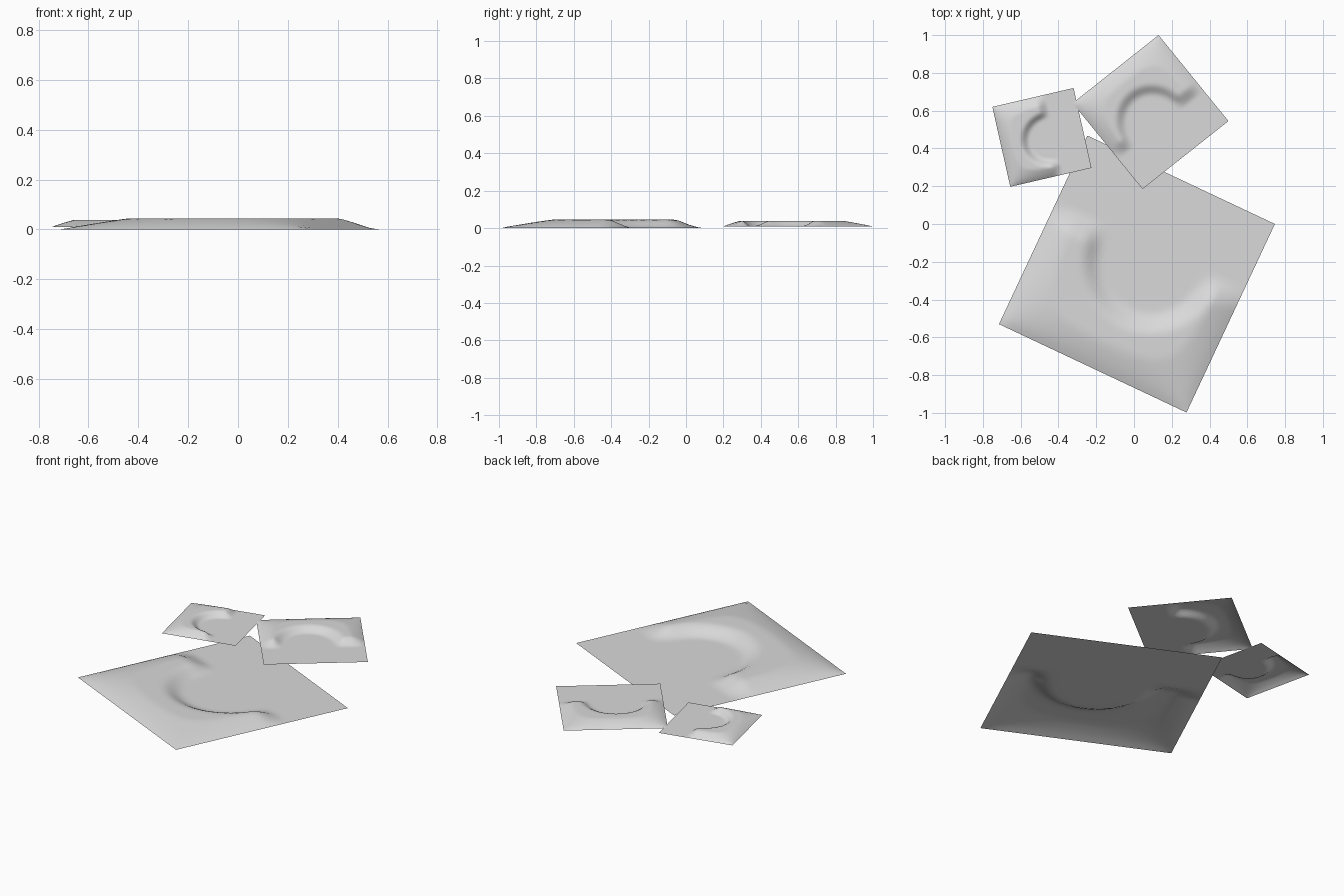
import bpy
import bmesh
import math
from mathutils import Vector

if "Cube" in bpy.data.objects:
    bpy.data.objects.remove(bpy.data.objects["Cube"])

N = 40  # cells along each side of a sheet

paper = bpy.data.materials.new("pale_grey")
paper.diffuse_color = (0.7, 0.7, 0.7, 1.0)
paper.use_nodes = True
paper.node_tree.nodes["Principled BSDF"].inputs["Base Color"].default_value = paper.diffuse_color


def clamp(t):
    return max(0.0, min(1.0, t))


def ease(t):
    t = clamp(t)
    return t * t * (3 - 2 * t)


def inset(*dists):
    """Rounded distance from several edges (zero on any of them)."""
    if min(dists) < 1e-6:
        return 0.0
    return 1 / sum(1 / d for d in dists)


def curl(s, t):
    """Raised rim along three edges around a scooped middle; flat towards t = 1."""
    rise = clamp(inset(s, 1 - s, t) / 0.088)
    fade = clamp((0.64 - t) / 0.10)
    r = math.hypot((s - 0.54) / 0.35, (t - 0.60) / 0.37)
    scoop = ease((r - 0.70) / 0.30)
    return rise * fade * scoop


def make_sheet(name, corner, side_s, side_t, base, peak):
    """Square sheet from one corner; side_t leads to the flat, stuck-down edge."""
    bm = bmesh.new()
    c, a, b = Vector(corner), Vector(side_s), Vector(side_t)
    grid = []
    for j in range(N + 1):
        row = []
        for i in range(N + 1):
            s, t = i / N, j / N
            p = c + a * s + b * t
            row.append(bm.verts.new((p.x, p.y, base + peak * curl(s, t))))
        grid.append(row)
    for j in range(N):
        for i in range(N):
            f = bm.faces.new((grid[j][i], grid[j][i + 1],
                              grid[j + 1][i + 1], grid[j + 1][i]))
            f.smooth = True
    # keep the face normals pointing up
    bm.normal_update()
    for f in bm.faces:
        if f.normal.z < 0:
            f.normal_flip()
    mesh = bpy.data.meshes.new(name)
    bm.to_mesh(mesh)
    bm.free()
    mesh.materials.append(paper)
    ob = bpy.data.objects.new(name, mesh)
    bpy.context.collection.objects.link(ob)
    return ob


# Three overlapping sheets, each stuck down along the edge nearest the others
make_sheet("large_sheet", (-0.715, -0.53), (0.993, -0.468), (0.468, 0.998), 0.0, 0.045)
make_sheet("middle_sheet", (0.13, 1.0), (-0.455, -0.36), (0.37, -0.455), 0.009, 0.03)
make_sheet("small_sheet", (-0.75, 0.62), (0.095, -0.423), (0.43, 0.1), 0.009, 0.03)
